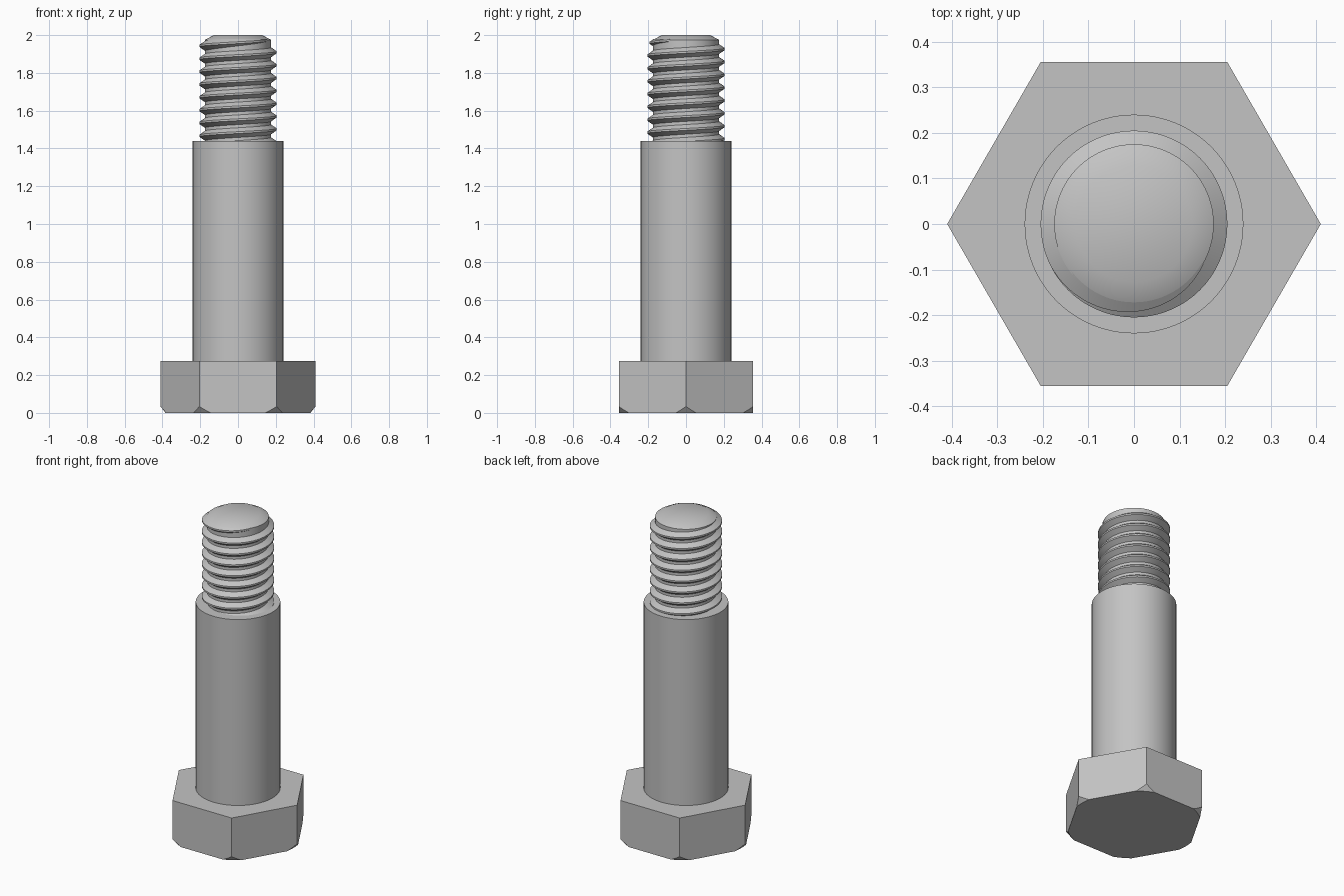
import bpy, bmesh, math

if "Cube" in bpy.data.objects:
    bpy.data.objects.remove(bpy.data.objects["Cube"], do_unlink=True)

steel = bpy.data.materials.new("steel grey")
steel.use_nodes = True
steel.diffuse_color = (0.55, 0.55, 0.55, 1)
steel.node_tree.nodes["Principled BSDF"].inputs["Base Color"].default_value = (0.55, 0.55, 0.55, 1)


def skin(name, rings, closed_rings):
    """Join successive rings of points with quads and cap both ends."""
    bm = bmesh.new()
    rows = [[bm.verts.new(p) for p in ring] for ring in rings]
    n = len(rows[0])
    for a, b in zip(rows, rows[1:]):
        for i in range(n if closed_rings else n - 1):
            j = (i + 1) % n
            bm.faces.new((a[i], a[j], b[j], b[i]))
    bm.faces.new(rows[0][::-1])
    bm.faces.new(rows[-1])
    bmesh.ops.recalc_face_normals(bm, faces=bm.faces)
    mesh = bpy.data.meshes.new(name)
    bm.to_mesh(mesh)
    bm.free()
    mesh.materials.append(steel)
    obj = bpy.data.objects.new(name, mesh)
    bpy.context.collection.objects.link(obj)
    return obj


def polar(r, angle, z):
    return (r * math.cos(angle), r * math.sin(angle), z)


def lathe(name, profile, sides):
    rings = [[polar(r, math.tau * i / sides, z) for i in range(sides)] for r, z in profile]
    return skin(name, rings, True)


def smooth(obj):
    bpy.ops.object.select_all(action="DESELECT")
    obj.select_set(True)
    bpy.context.view_layer.objects.active = obj
    bpy.ops.object.shade_smooth_by_angle(angle=math.radians(30))


# Hexagonal head, its lower corners trimmed by a cone
HEAD_TOP = 0.276
head = lathe("hex_head", [(0.41, 0), (0.41, HEAD_TOP)], 6)
cone = lathe("corner_trimmer", [(0.343, -0.05), (0.463, 0.1), (0.463, 0.5)], 96)
cone.hide_render = True
trim = head.modifiers.new("corner_trim", "BOOLEAN")
trim.operation = "INTERSECT"
trim.solver = "EXACT"
trim.object = cone
bpy.context.view_layer.objects.active = head
bpy.ops.object.modifier_apply(modifier=trim.name)
bpy.data.objects.remove(cone, do_unlink=True)
smooth(head)

# Plain shank with a square shoulder
SHOULDER = 1.44
smooth(lathe("shank", [(0.24, HEAD_TOP - 0.01), (0.24, SHOULDER)], 96))

# Threaded core with a chamfered tip
ROOT, CREST = 0.175, 0.204
smooth(lathe("thread_core", [(ROOT, SHOULDER - 0.02), (ROOT, 1.975), (0.128, 2.0)], 96))

# Right-handed helical ridge, starting inside the shank and fading out at the top
PITCH, STEPS = 0.068, 72
fade_start, fade_end = math.radians(205), math.radians(330)
first = math.pi - 8 * math.tau
count = round((fade_end - first) / math.tau * STEPS)
sections = []
for k in range(count + 1):
    angle = first + (fade_end - first) * k / count
    z = 1.943 + PITCH * (angle - math.pi) / math.tau
    fade = max(0, (angle - fade_start) / (fade_end - fade_start))
    height = (CREST - ROOT) * (1 - fade ** 1.3) + 0.001
    half = 0.005 + 0.02 * height / (CREST - ROOT)
    sections.append([polar(r, angle, z + dz) for r, dz in (
        (ROOT - 0.003, -half - 0.002), (ROOT + height, -0.005),
        (ROOT + height, 0.005), (ROOT - 0.003, half + 0.002))])
smooth(skin("thread_ridge", sections, True))
